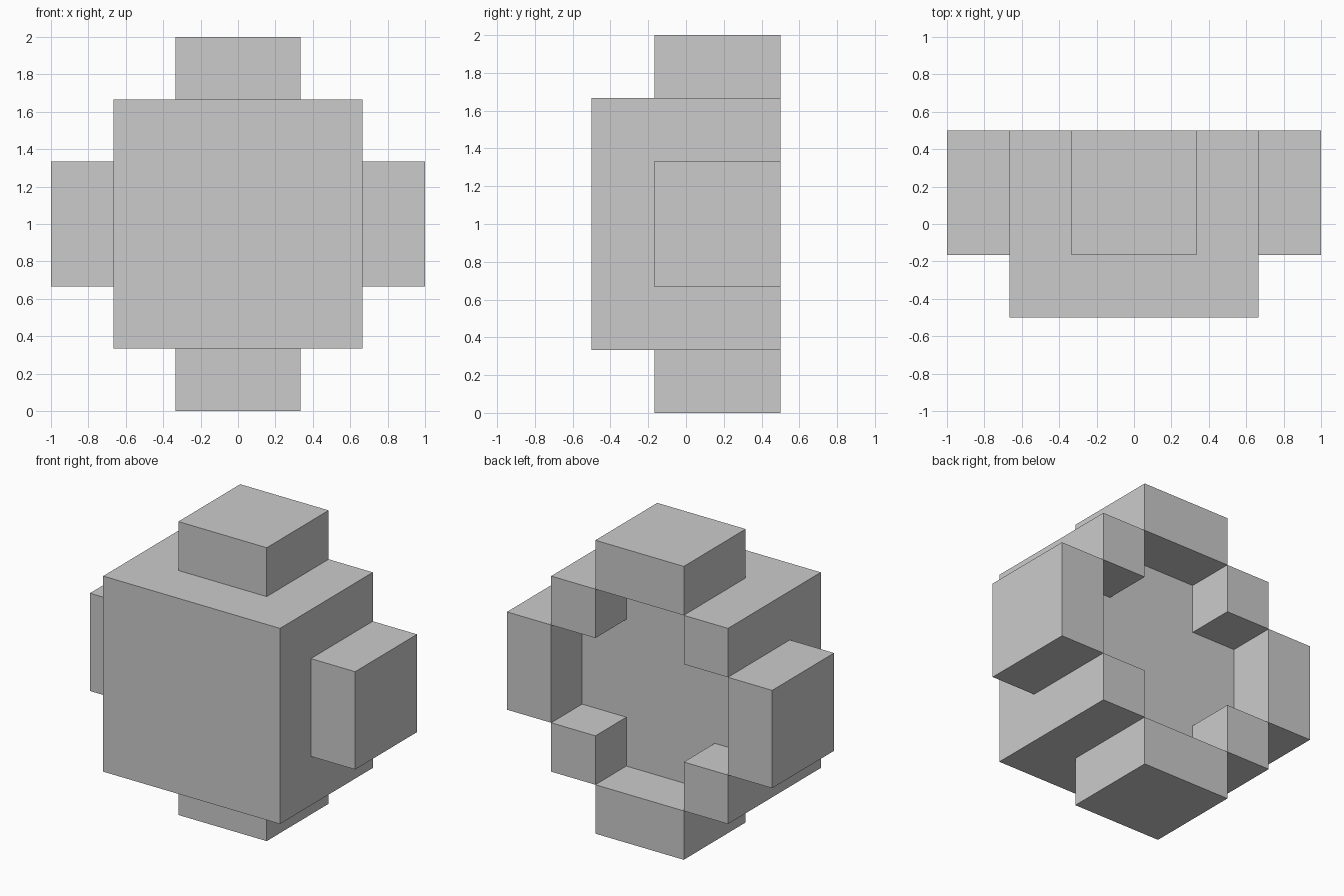
import bpy

if "Cube" in bpy.data.objects:
    bpy.data.objects.remove(bpy.data.objects["Cube"])

U = 1 / 3  # the whole model sits on a grid of thirds


def box(name, x, y, z):
    """Box from (min, max) spans in grid units; z is measured from the model's mid height."""
    spans = (x, y, z)
    bpy.ops.mesh.primitive_cube_add(size=1)
    ob = bpy.context.object
    ob.name = name
    for v in ob.data.vertices:
        v.co = [U * (lo + (c + 0.5) * (hi - lo)) for c, (lo, hi) in zip(v.co, spans)]
        v.co.z += 1
    return ob


def span(side, near, far):
    return tuple(sorted((side * near, side * far)))


# Main block; its back face is the floor of the cross-shaped recess
box("core_block", (-2, 2), (-1.5, 0.5), (-2, 2))

for s, lr, tb in ((-1, "left", "bottom"), (1, "right", "top")):
    # Side arms and top/bottom studs, flush with the back
    box(f"{lr}_arm", span(s, 2, 3), (-0.5, 1.5), (-1, 1))
    box(f"{tb}_stud", (-1, 1), (-0.5, 1.5), span(s, 2, 3))
    # Back corner pegs framing the recess
    for t, end in ((-1, "bottom"), (1, "top")):
        box(f"{lr}_{end}_corner_peg", span(s, 1, 2), (0.5, 1.5), span(t, 1, 2))
